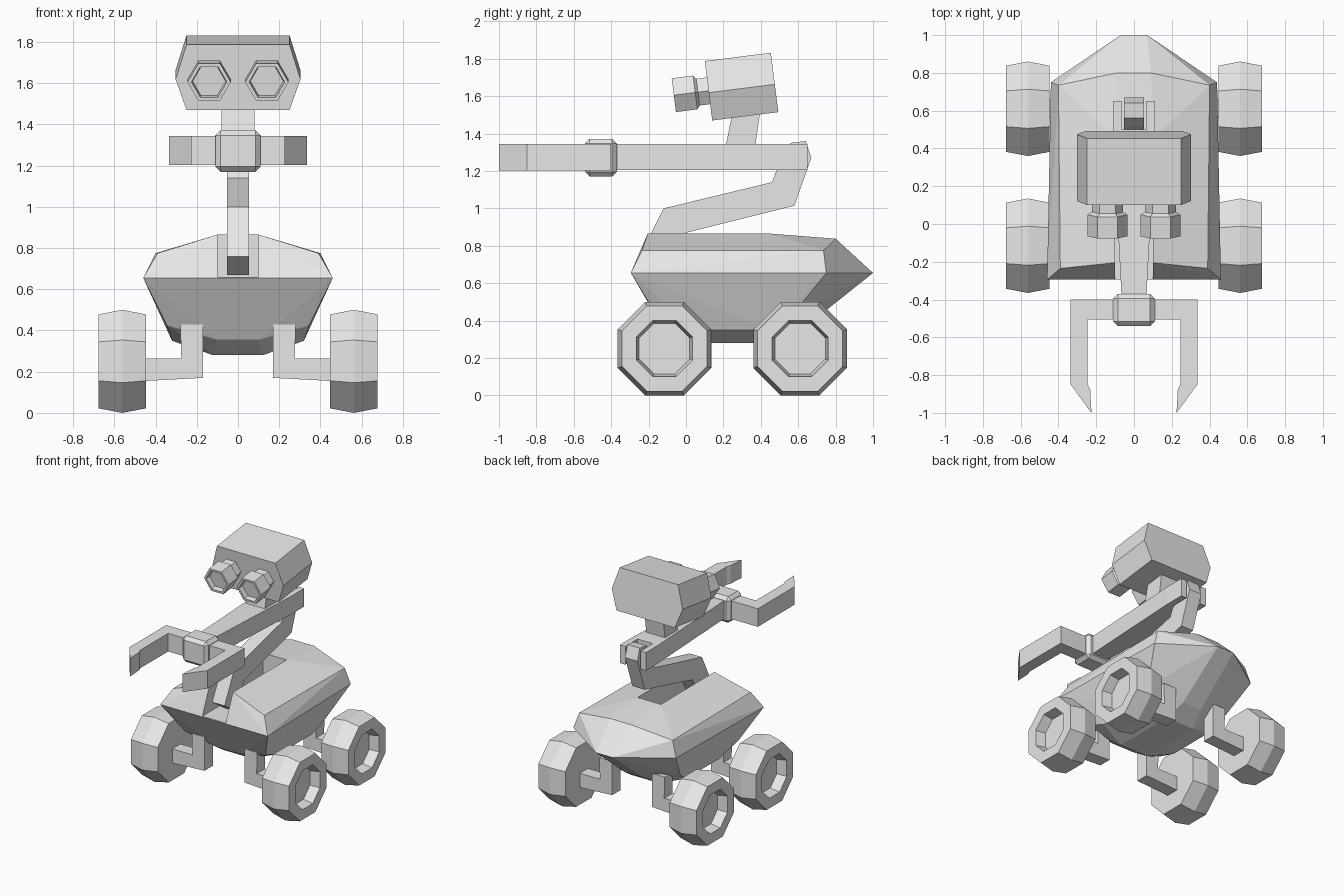
import bpy, bmesh, math
from mathutils import Vector, Matrix

if "Cube" in bpy.data.objects:
    bpy.data.objects.remove(bpy.data.objects["Cube"], do_unlink=True)

grey = bpy.data.materials.new("light_grey")
grey.use_nodes = True
colour = (0.8, 0.8, 0.8, 1)
grey.diffuse_color = colour
grey.node_tree.nodes["Principled BSDF"].inputs["Base Color"].default_value = colour


def finish(name, bm, matrix=None):
    bmesh.ops.recalc_face_normals(bm, faces=bm.faces[:])
    if matrix:
        bm.transform(matrix)
    mesh = bpy.data.meshes.new(name)
    bm.to_mesh(mesh)
    bm.free()
    mesh.materials.append(grey)
    ob = bpy.data.objects.new(name, mesh)
    bpy.context.collection.objects.link(ob)
    return ob


def loft(name, rings, matrix=None):
    """Skin a row of matching rings and cap both ends."""
    bm = bmesh.new()
    loops = [[bm.verts.new(p) for p in ring] for ring in rings]
    n = len(loops[0])
    for a, b in zip(loops, loops[1:]):
        for i in range(n):
            j = (i + 1) % n
            bm.faces.new((a[i], a[j], b[j], b[i]))
    bm.faces.new(loops[0][::-1])
    bm.faces.new(loops[-1])
    return finish(name, bm, matrix)


def prism(name, outline, axis, lo, hi, matrix=None):
    """Extrude a flat outline along x, y or z."""
    def place(p, d):
        q = list(p)
        q.insert("xyz".index(axis), d)
        return q
    return loft(name, [[place(p, d) for p in outline] for d in (lo, hi)], matrix)


def turned(name, profile, sides, phase, matrix):
    """Lathe (distance along x, corner radius) pairs around the x axis."""
    angles = [math.tau * (i + phase) / sides for i in range(sides)]
    return loft(name, [[(d, r * math.cos(a), r * math.sin(a)) for a in angles]
                       for d, r in profile], matrix)


def box(name, x, y, z):
    return prism(name, [(x[0], y[0]), (x[1], y[0]), (x[1], y[1]), (x[0], y[1])], "z", *z)


def mirror_x(side):
    return Matrix.Scale(side, 4, Vector((1, 0, 0)))


SIDES = (("left", 1), ("right", -1))

# Faceted hull
half_hull = [
    (0.46, -0.295, 0.655), (0.44, 0.75, 0.655), (0.07, 1.0, 0.655),    # rim
    (0.39, -0.235, 0.775), (0.40, 0.735, 0.775),                       # shoulder
    (0.10, -0.205, 0.865), (0.10, 0.45, 0.865), (0.09, 0.80, 0.838),   # ridge
    (0.345, -0.155, 0.425), (0.10, -0.12, 0.355), (0.32, 0.05, 0.35),  # belly
    (0.32, 0.45, 0.35), (0.345, 0.56, 0.42), (0.08, 0.63, 0.36),
    (0.12, 0.0, 0.28), (0.12, 0.5, 0.28)]
bm = bmesh.new()
for x, y, z in half_hull:
    for s in (1, -1):
        bm.verts.new((s * x, y, z))
bmesh.ops.convex_hull(bm, input=bm.verts[:])
bmesh.ops.dissolve_limit(bm, angle_limit=0.02, verts=bm.verts[:], edges=bm.edges[:])
body = finish("body", bm)

# Open slot in the deck for the arm
cutter = box("slot_cutter", (-0.1, 0.1), (-0.6, 0.45), (0.66, 1.1))
cutter.hide_render = True
cutter.hide_set(True)
cut = body.modifiers.new("slot", "BOOLEAN")
cut.operation = "DIFFERENCE"
cut.solver = "EXACT"
cut.object = cutter
bpy.context.view_layer.objects.active = body
bpy.ops.object.modifier_apply(modifier=cut.name)
bpy.data.objects.remove(cutter, do_unlink=True)

# Wheels with an outer hub recess, and bent legs
corner = 1 / math.cos(math.pi / 8)
wheel_profile = [(-0.115, 0.228), (0, 0.25), (0.115, 0.228), (0.115, 0.15), (0.04, 0.135)]
wheel_profile = [(d, r * corner) for d, r in wheel_profile]
leg_outline = [(0.17, 0.17), (0.45, 0.155), (0.45, 0.265), (0.275, 0.265),
               (0.28, 0.43), (0.17, 0.43)]
for end, y in (("front", -0.115), ("rear", 0.61)):
    for side, s in SIDES:
        spot = mirror_x(s) @ Matrix.Translation((0.562, y, 0.25))
        turned(f"{end}_{side}_wheel", wheel_profile, 8, 0.5, spot)
        prism(f"{end}_{side}_leg", leg_outline, "y", y - 0.05, y + 0.05, mirror_x(s))

# Lower arm, bent at the shoulder and elbow
prism("lower_arm", [(-0.24, 0.76), (-0.12, 1.0), (0.46, 1.14), (0.52, 1.30), (0.56, 1.35),
                    (0.64, 1.36), (0.67, 1.27), (0.58, 1.015), (0.0, 0.87), (-0.11, 0.67)],
      "x", -0.053, 0.053)

# Upper arm, tapering forward from a forked elbow
fork = [(0.065, -0.40), (0.112, 0.5), (0.112, 0.65), (0.065, 0.65), (0.065, 0.5)]
prism("upper_arm", fork + [(-x, y) for x, y in reversed(fork)], "z", 1.205, 1.345)

# Wrist block with chamfered edges
wrist = box("wrist", (-0.11, 0.11), (-0.54, -0.37), (1.17, 1.372))
bevel = wrist.modifiers.new("chamfer", "BEVEL")
bevel.width = 0.025
bevel.segments = 1

# Gripper fingers
finger = [(0.05, -0.40), (0.335, -0.40), (0.335, -0.85), (0.225, -1.0),
          (0.232, -0.875), (0.245, -0.85), (0.245, -0.505), (0.05, -0.505)]
for side, s in SIDES:
    prism(f"{side}_finger", finger, "z", 1.203, 1.343, mirror_x(s))

# Neck
prism("neck", [(0.21, 1.32), (0.25, 1.52), (0.40, 1.54), (0.368, 1.32)], "x", -0.08, 0.08)

# Head and eye tubes share a slight downward tilt
tilt = Matrix.Translation((0, 0.297, 1.651)) @ Matrix.Rotation(math.radians(7.2), 4, "X")
half_head = [(0.25, 0.16), (0.303, -0.01), (0.25, -0.16)]
prism("head", half_head + [(-x, z) for x, z in reversed(half_head)], "y", -0.178, 0.178, tilt)
eye_profile = [(0.16, 0.083), (0.235, 0.083), (0.25, 0.105), (0.365, 0.105),
               (0.365, 0.086), (0.33, 0.08)]
for side, s in SIDES:
    forward = Matrix.Translation((0.14 * s, 0, 0)) @ Matrix.Rotation(-math.pi / 2, 4, "Z")
    turned(f"{side}_eye", eye_profile, 6, 0, tilt @ forward)
